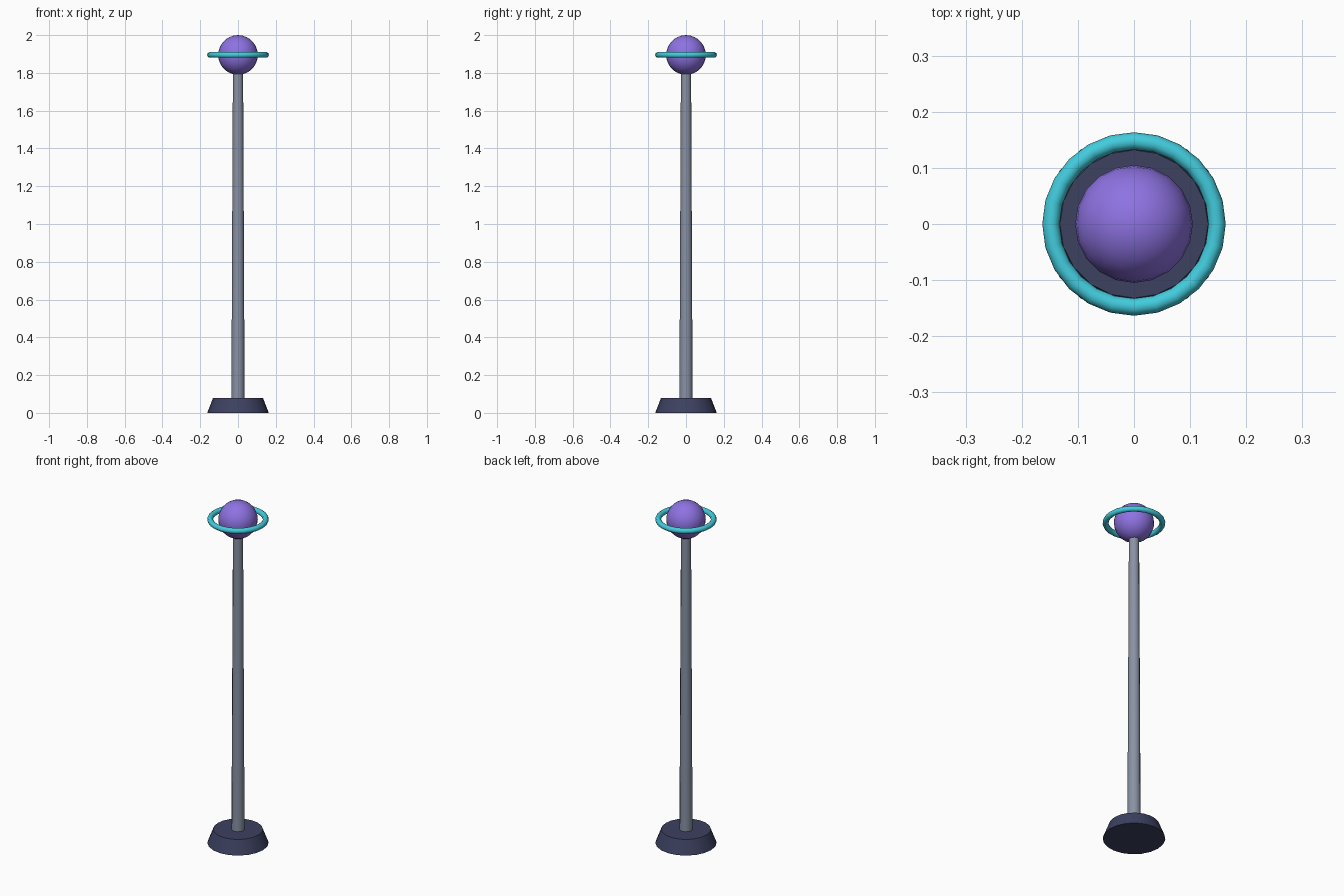
import bpy
import math

cube = bpy.data.objects.get("Cube")
if cube:
    bpy.data.objects.remove(cube, do_unlink=True)


def make_material(name, color):
    mat = bpy.data.materials.new(name)
    mat.use_nodes = True
    rgba = (*color, 1.0)
    mat.diffuse_color = rgba
    mat.node_tree.nodes["Principled BSDF"].inputs["Base Color"].default_value = rgba
    return mat


def finish(name, mat):
    obj = bpy.context.object
    obj.name = name
    obj.data.materials.append(mat)
    bpy.ops.object.shade_smooth_by_angle(angle=math.radians(40))
    return obj


navy = make_material("dark navy", (0.045, 0.052, 0.115))
grey = make_material("steel grey", (0.25, 0.29, 0.37))
purple = make_material("purple", (0.27, 0.17, 0.76))
teal = make_material("turquoise", (0.055, 0.60, 0.72))

BASE_H = 0.08
BALL_R = 0.105
BALL_Z = 2 - BALL_R


def tapered(name, mat, sides, r1, r2, z1, z2):
    bpy.ops.mesh.primitive_cone_add(vertices=sides, radius1=r1, radius2=r2,
                                    depth=z2 - z1, location=(0, 0, (z1 + z2) / 2))
    return finish(name, mat)


# Tapered foot and slender pole
tapered("base", navy, 20, 0.163, 0.132, 0, BASE_H)
tapered("pole", grey, 12, 0.035, 0.027, BASE_H, BALL_Z - 0.08)

# Ball on top of the pole
bpy.ops.mesh.primitive_uv_sphere_add(segments=20, ring_count=14, radius=BALL_R,
                                     location=(0, 0, BALL_Z))
finish("ball", purple)

# Level ring floating around the ball
bpy.ops.mesh.primitive_torus_add(major_segments=24, minor_segments=10,
                                 major_radius=0.148, minor_radius=0.0155,
                                 location=(0, 0, BALL_Z))
finish("ring", teal)
